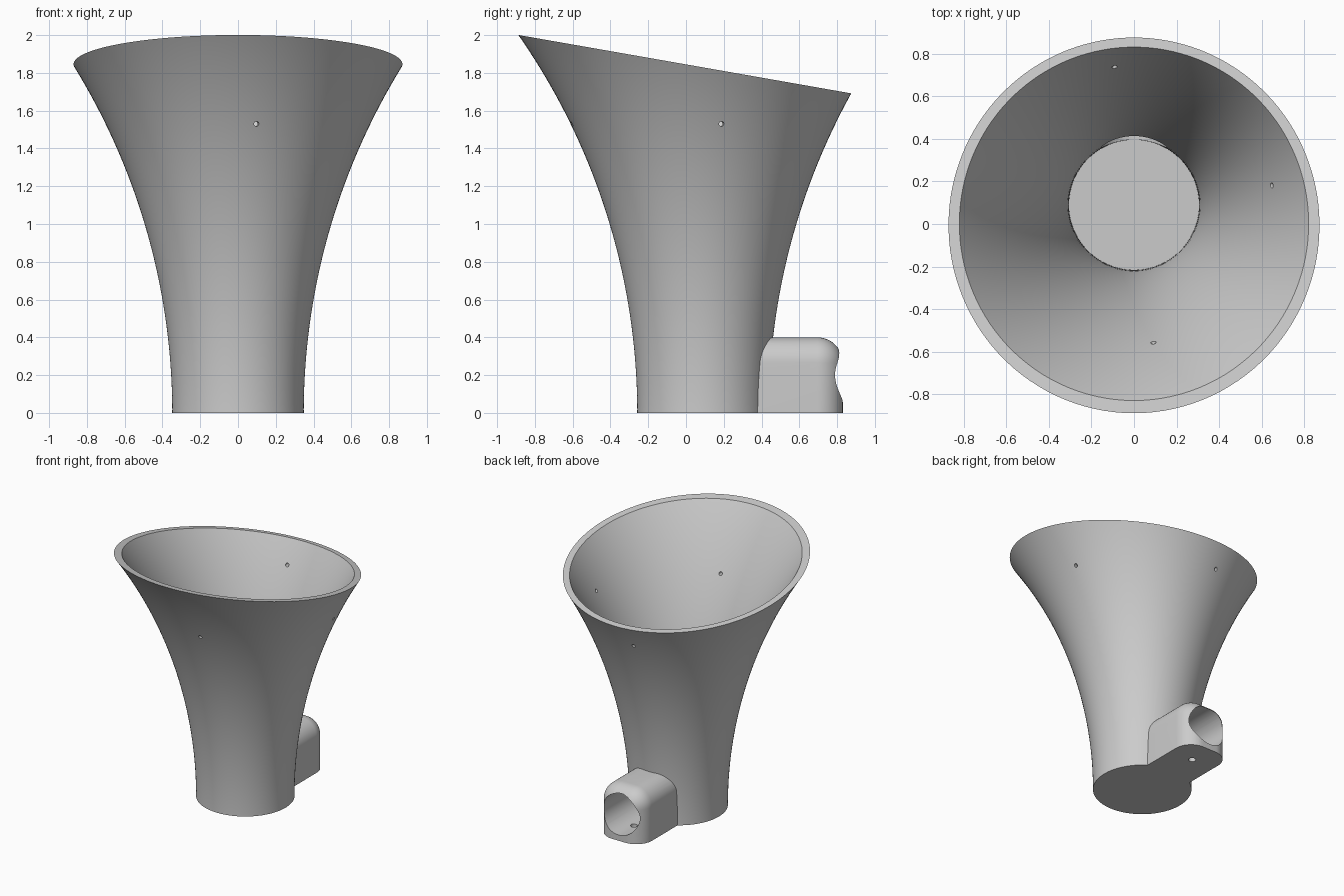
import bpy, bmesh, math
from mathutils import Matrix, Vector

if "Cube" in bpy.data.objects:
    bpy.data.objects.remove(bpy.data.objects["Cube"])

AXIS_Y = 0.09        # centre line of the funnel
BASE_R = 0.348
ARC_R = 3.493        # radius of the flare
WALL = 0.043

grey = bpy.data.materials.new("plain_grey")
grey.use_nodes = True
colour = (0.6, 0.6, 0.6, 1)
grey.diffuse_color = colour
grey.node_tree.nodes["Principled BSDF"].inputs["Base Color"].default_value = colour


def make(name, bm):
    bmesh.ops.recalc_face_normals(bm, faces=bm.faces)
    mesh = bpy.data.meshes.new(name)
    bm.to_mesh(mesh)
    bm.free()
    mesh.materials.append(grey)
    ob = bpy.data.objects.new(name, mesh)
    bpy.context.collection.objects.link(ob)
    return ob


def flare(name, wall, z0, z1, rows=36, sides=128):
    """Solid of revolution whose side is a circular arc."""
    bm = bmesh.new()
    pts = [(0, z0)]
    for i in range(rows + 1):
        z = z0 + (z1 - z0) * i / rows
        pts.append((BASE_R + ARC_R - math.sqrt((ARC_R + wall) ** 2 - z * z), z))
    pts.append((0, z1))
    verts = [bm.verts.new((r, AXIS_Y, z)) for r, z in pts]
    edges = [bm.edges.new(pair) for pair in zip(verts, verts[1:])]
    bmesh.ops.spin(bm, geom=verts + edges, cent=(0, AXIS_Y, 0), axis=(0, 0, 1),
                   angle=math.tau, steps=sides, use_duplicate=False)
    bmesh.ops.remove_doubles(bm, verts=bm.verts, dist=1e-4)
    return make(name, bm)


def rod(name, radius, start, end, sides):
    start, end = Vector(start), Vector(end)
    way = end - start
    bm = bmesh.new()
    turn = way.to_track_quat("Z", "Y").to_matrix().to_4x4()
    bmesh.ops.create_cone(bm, cap_ends=True, segments=sides, radius1=radius,
                          radius2=radius, depth=way.length,
                          matrix=Matrix.Translation((start + end) / 2) @ turn)
    return make(name, bm)


def box(name, matrix):
    bm = bmesh.new()
    bmesh.ops.create_cube(bm, size=1, matrix=matrix)
    return make(name, bm)


def combine(target, other, operation):
    mod = target.modifiers.new(operation, "BOOLEAN")
    mod.operation, mod.solver, mod.object = operation, "EXACT", other
    bpy.context.view_layer.objects.active = target
    bpy.ops.object.modifier_apply(modifier=mod.name)
    bpy.data.objects.remove(other)


# Flared body
body = flare("flared_funnel", 0, -0.1, 2.1)

# Outlet block with rounded top and end
bm = bmesh.new()
y0, y1, low, high = 0.15, 0.83, -0.1, 0.4
bmesh.ops.create_cube(bm, size=1, matrix=Matrix.Translation((0, (y0 + y1) / 2, (low + high) / 2))
                      @ Matrix.Diagonal((0.386, y1 - y0, high - low, 1)))
rounded = []
for e in bm.edges:
    mid = (e.verts[0].co + e.verts[1].co) / 2
    top_edge = mid.z > high - 0.01 and mid.y > y0 + 0.01
    end_edge = mid.y > y1 - 0.01 and low + 0.01 < mid.z < high - 0.01
    if top_edge or end_edge:
        rounded.append(e)
bmesh.ops.bevel(bm, geom=rounded, offset=0.135, offset_type="OFFSET",
                segments=12, profile=0.5, affect="EDGES")
combine(body, make("outlet_block", bm), "UNION")

# Hollow inside, level base and sloping rim
combine(body, flare("hollow", WALL, 0.04, 2.2), "DIFFERENCE")
combine(body, box("base_trim", Matrix.Translation((0, 0, -1)) @ Matrix.Diagonal((4, 4, 2, 1))), "DIFFERENCE")
combine(body, box("rim_trim", Matrix.Translation((0, 0, 1.845)) @ Matrix.Rotation(math.radians(-9.95), 4, "X")
                  @ Matrix.Translation((0, 0, 2)) @ Matrix.Diagonal((4, 4, 4, 1))), "DIFFERENCE")

# Outlet bore and drain hole
combine(body, rod("outlet_bore", 0.155, (0, 0.25, 0.2), (0, 1, 0.2), 64), "DIFFERENCE")
combine(body, rod("drain_hole", 0.026, (0, 0.64, -0.1), (0, 0.64, 0.15), 24), "DIFFERENCE")

# Small fixing holes near the rim
for quarter in range(3):
    a = math.radians(-82 + 90 * quarter)
    c, s = math.cos(a), math.sin(a)
    combine(body, rod("fixing_hole", 0.013, (0.5 * c, AXIS_Y + 0.5 * s, 1.53),
                      (0.85 * c, AXIS_Y + 0.85 * s, 1.53), 16), "DIFFERENCE")

bpy.ops.object.select_all(action="DESELECT")
body.select_set(True)
bpy.context.view_layer.objects.active = body
bpy.ops.object.shade_smooth_by_angle(angle=math.radians(30))
